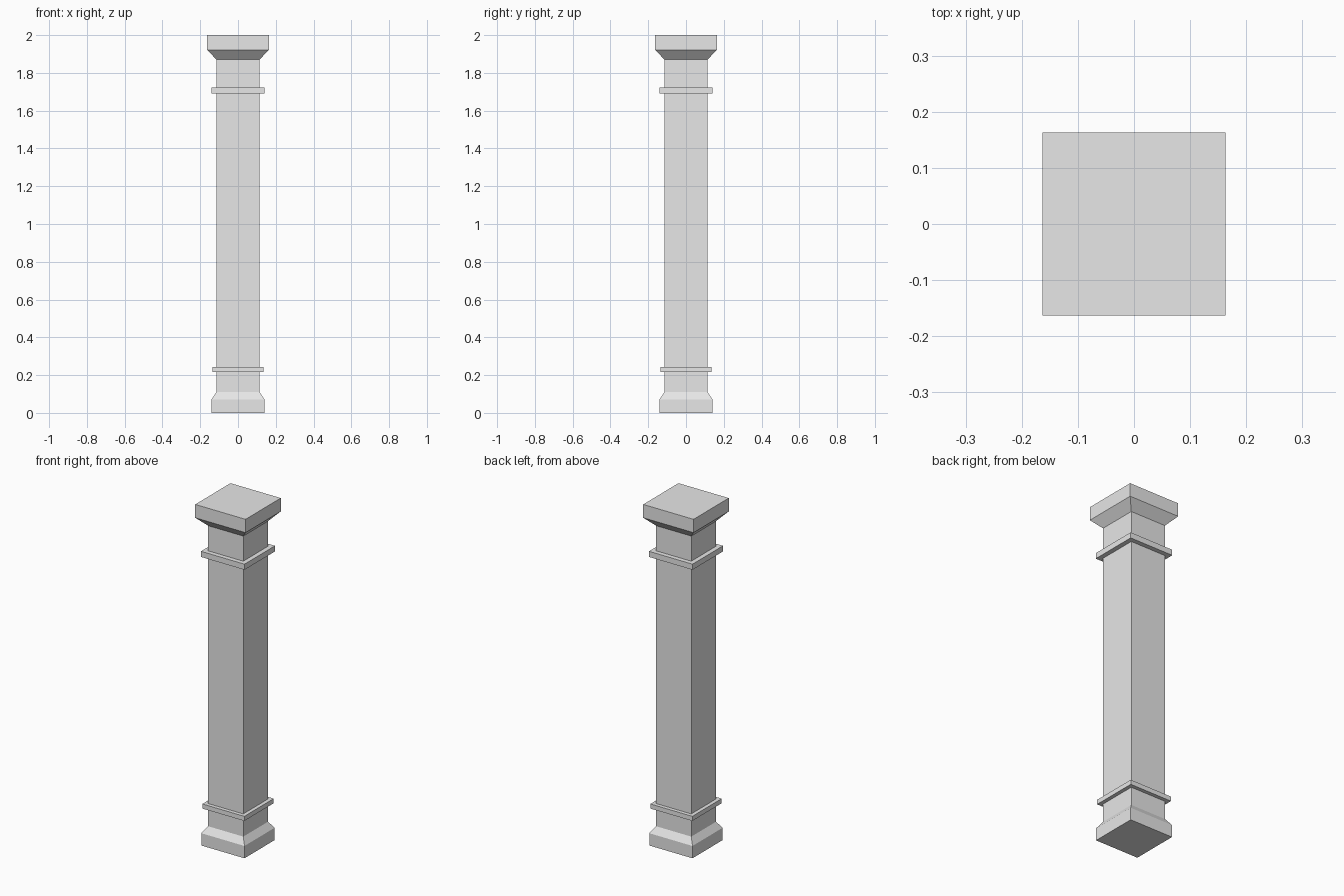
import bpy
import bmesh

cube = bpy.data.objects.get("Cube")
if cube:
    bpy.data.objects.remove(cube, do_unlink=True)

# Single stone colour
stone = bpy.data.materials.new("pale_grey_stone")
stone.use_nodes = True
colour = (0.8, 0.8, 0.8, 1)
stone.diffuse_color = colour
stone.node_tree.nodes["Principled BSDF"].inputs["Base Color"].default_value = colour


def square_stack(name, profile):
    """Closed square block following (half width, height) steps from bottom to top."""
    bm = bmesh.new()
    corners = ((-1, -1), (1, -1), (1, 1), (-1, 1))
    rings = [[bm.verts.new((x * half, y * half, z)) for x, y in corners]
             for half, z in profile]
    bm.faces.new(rings[0][::-1])
    bm.faces.new(rings[-1])
    for low, high in zip(rings, rings[1:]):
        for i in range(4):
            j = (i + 1) % 4
            bm.faces.new((low[i], low[j], high[j], high[i]))
    mesh = bpy.data.meshes.new(name)
    bm.to_mesh(mesh)
    bm.free()
    mesh.materials.append(stone)
    obj = bpy.data.objects.new(name, mesh)
    bpy.context.collection.objects.link(obj)
    return obj


SHAFT = 0.114

# Foot, shaft and flared capital
square_stack("base", [(0.14, 0), (0.14, 0.072), (SHAFT, 0.11)])
square_stack("shaft", [(SHAFT, 0.11), (SHAFT, 1.87)])
square_stack("capital", [(SHAFT, 1.87), (0.163, 1.922), (0.163, 2)])

# Thin collars around the shaft
square_stack("lower_collar", [(0.136, 0.216), (0.136, 0.243)])
square_stack("upper_collar", [(0.141, 1.69), (0.141, 1.723)])
